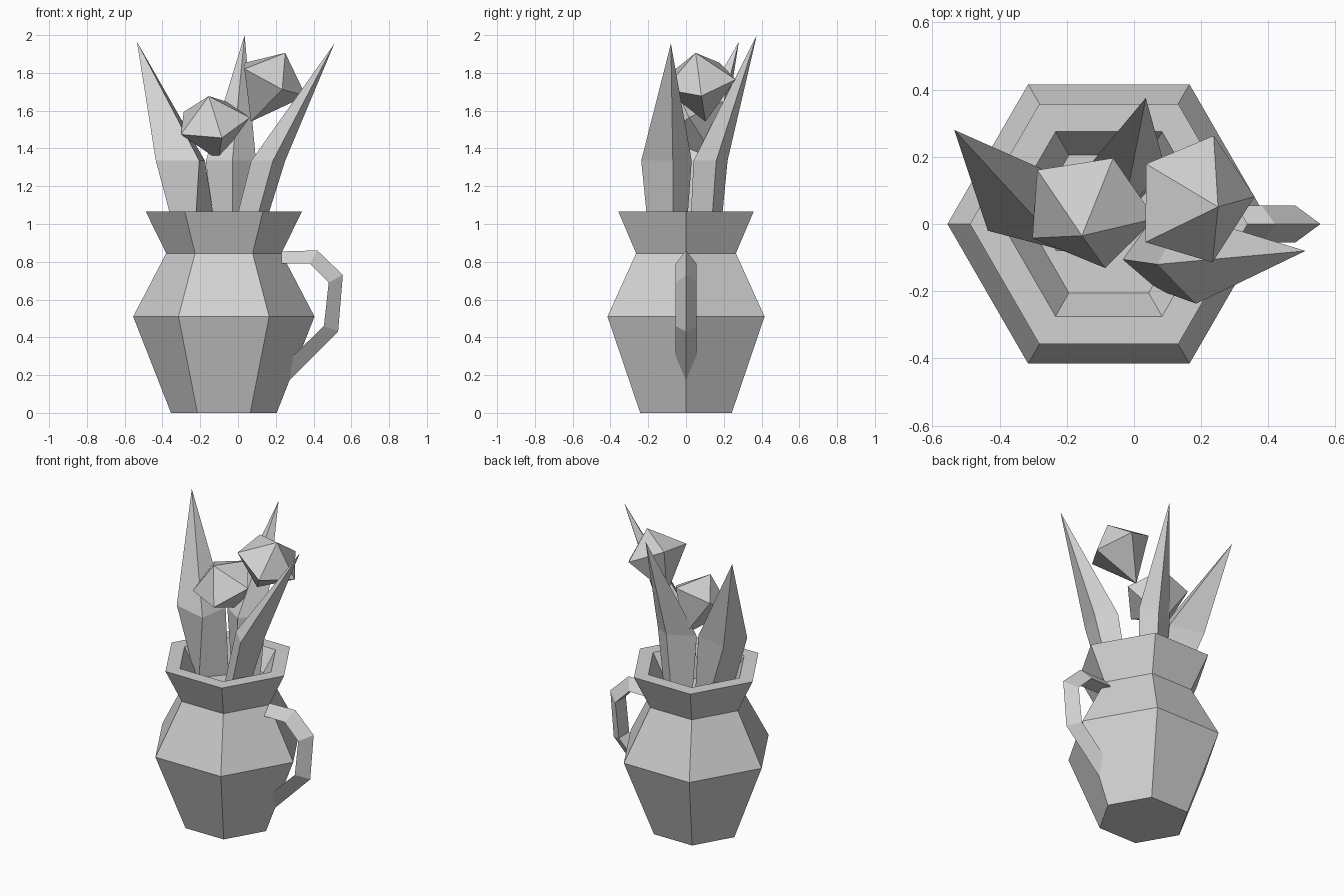
import bpy
import bmesh
from math import cos, sin, pi
from mathutils import Vector

cube = bpy.data.objects.get("Cube")
if cube:
    bpy.data.objects.remove(cube, do_unlink=True)

# One plain clay colour
clay = bpy.data.materials.new("pale_grey_clay")
clay.use_nodes = True
GREY = (0.65, 0.65, 0.65, 1)
clay.diffuse_color = GREY
clay.node_tree.nodes["Principled BSDF"].inputs["Base Color"].default_value = GREY


def loft(name, rings):
    """Join rings of points with flat faces; a one-point ring closes to a tip."""
    bm = bmesh.new()
    loops = [[bm.verts.new(p) for p in ring] for ring in rings]
    for low, high in zip(loops, loops[1:]):
        n = max(len(low), len(high))
        for i in range(n):
            j = (i + 1) % n
            if len(high) == 1:
                bm.faces.new((low[i], low[j], high[0]))
            elif len(low) == 1:
                bm.faces.new((low[0], high[j], high[i]))
            else:
                bm.faces.new((low[i], low[j], high[j], high[i]))
    for end in (loops[0], loops[-1]):
        if len(end) > 2:
            bm.faces.new(end)
    bmesh.ops.recalc_face_normals(bm, faces=bm.faces)
    mesh = bpy.data.meshes.new(name)
    bm.to_mesh(mesh)
    bm.free()
    mesh.materials.append(clay)
    obj = bpy.data.objects.new(name, mesh)
    bpy.context.collection.objects.link(obj)
    return obj


# Six-sided jug: outer wall, rim, then the pocket inside the mouth
AXIS_X = -0.075
profile = [(0.28, 0), (0.48, 0.51), (0.305, 0.845), (0.413, 1.065),
           (0.317, 1.065), (0.237, 0.93)]
loft("jug", [[(AXIS_X + r * cos(k * pi / 3), r * sin(k * pi / 3), z)
              for k in range(6)] for r, z in profile])

# Handle: triangular section, ridge outside and flat face inside
HALF = 0.055
handle_path = [((0.23, 0.855), (0.23, 0.79)),
               ((0.42, 0.86), (0.38, 0.79)),
               ((0.555, 0.73), (0.48, 0.69)),
               ((0.53, 0.43), (0.455, 0.46)),
               ((0.26, 0.16), (0.28, 0.29))]
loft("handle", [[(ox, 0, oz), (ix, HALF, iz), (ix, -HALF, iz)]
                for (ox, oz), (ix, iz) in handle_path])


# Leaves: four-sided blades that rise from the mouth and taper to a point
def leaf(name, base, middle, tip):
    loft(name, [[(x, y, 0.92) for x, y in base],
                [(x, y, 1.335) for x, y in middle], [tip]])


leaf("right_leaf",
     [(-0.325, 0), (-0.23, -0.08), (-0.11, 0.06), (-0.25, 0.13)],
     [(-0.435, -0.02), (-0.205, -0.08), (-0.175, 0.12), (-0.40, 0.18)],
     (-0.535, 0.28, 1.965))
leaf("back_leaf",
     [(-0.13, 0.12), (-0.03, 0.02), (0.07, 0.13), (-0.02, 0.18)],
     [(-0.17, 0.13), (-0.03, 0.04), (0.095, 0.16), (-0.01, 0.22)],
     (0.035, 0.375, 2.0))
leaf("left_leaf",
     [(-0.035, -0.105), (0.07, -0.195), (0.12, -0.07), (0.04, 0.0)],
     [(0.07, -0.12), (0.185, -0.237), (0.25, -0.07), (0.15, 0.03)],
     (0.51, -0.08, 1.955))


# Flower buds: five-sided, shallow crown above and longer point below
def bud(name, centre, crown, first):
    centre, crown, first = Vector(centre), Vector(crown), Vector(first)
    axis = crown.normalized()
    u = (first - axis * first.dot(axis)).normalized()
    v = axis.cross(u)
    ring = [centre + 0.2 * (u * cos(k * pi * 0.4) + v * sin(k * pi * 0.4))
            for k in range(5)]
    loft(name, [[centre - crown * 1.6], ring, [centre + crown]])


bud("front_bud", (-0.135, 0.04, 1.547), (-0.02, -0.075, 0.13), (-0.15, 0.12, 0.043))
bud("back_bud", (0.18, 0.071, 1.766), (0.07, -0.02, 0.14), (-0.14, 0.11, 0.115))
